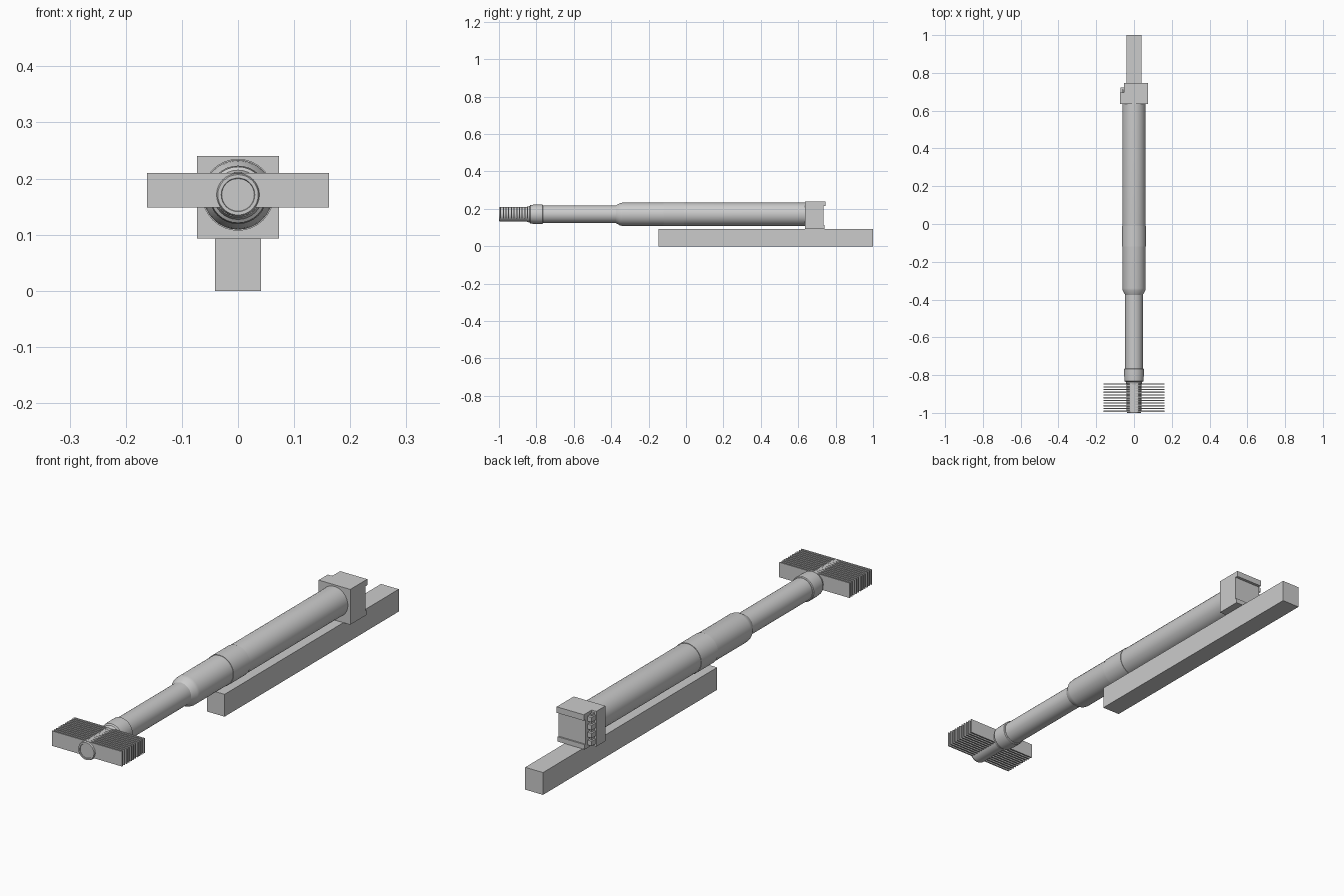
import bpy, bmesh, math

if "Cube" in bpy.data.objects:
    bpy.data.objects.remove(bpy.data.objects["Cube"])

AXIS_Z = 0.171  # height of the tube axis


def finish(name, bm):
    bmesh.ops.recalc_face_normals(bm, faces=bm.faces)
    mesh = bpy.data.meshes.new(name)
    bm.to_mesh(mesh)
    bm.free()
    ob = bpy.data.objects.new(name, mesh)
    bpy.context.collection.objects.link(ob)
    return ob


def box(name, x0, x1, y0, y1, z0, z1):
    bm = bmesh.new()
    bmesh.ops.create_cube(bm, size=1)
    for v in bm.verts:
        v.co = ((x0 + x1) / 2 + v.co.x * (x1 - x0),
                (y0 + y1) / 2 + v.co.y * (y1 - y0),
                (z0 + z1) / 2 + v.co.z * (z1 - z0))
    return finish(name, bm)


def lathe(name, profile, sides=32):
    """Closed round part along y from (y, radius) pairs."""
    bm = bmesh.new()
    rings = []
    for y, r in profile:
        rings.append([bm.verts.new((r * math.cos(2 * math.pi * i / sides), y,
                                    AXIS_Z + r * math.sin(2 * math.pi * i / sides)))
                      for i in range(sides)])
    for a, b in zip(rings, rings[1:]):
        for i in range(sides):
            j = (i + 1) % sides
            bm.faces.new((a[i], a[j], b[j], b[i]))
    bm.faces.new(rings[0])
    bm.faces.new(rings[-1])
    ob = finish(name, bm)
    bpy.ops.object.select_all(action='DESELECT')
    ob.select_set(True)
    bpy.context.view_layer.objects.active = ob
    bpy.ops.object.shade_smooth_by_angle(angle=math.radians(20))
    return ob


# Long square rail that carries the tube
box("base_rail", -0.041, 0.041, -0.147, 1.0, 0, 0.093)

# Main tube, clamp ring and stepped slim tube
lathe("main_tube", [(0.64, 0.062), (-0.34, 0.062), (-0.352, 0.060), (-0.375, 0.047)])
lathe("clamp_ring", [(-0.01, 0.064), (-0.12, 0.064)])
lathe("slim_tube", [(-0.37, 0.047), (-0.77, 0.047)])
lathe("front_collar", [(-0.765, 0.049), (-0.768, 0.052), (-0.80, 0.052), (-0.832, 0.050),
                       (-0.836, 0.044), (-0.85, 0.040)])

# Round core of the finned head
lathe("head_core", [(-0.845, 0.039), (-0.992, 0.039), (-1.0, 0.036), (-1.0, 0.030),
                    (-0.997, 0.029)])

# Stack of thin cross fins
FINS = 11
for i in range(FINS):
    y = -0.848 - i * 0.0143
    box(f"head_fin_{i + 1}", -0.162, 0.162, y - 0.003, y + 0.003, 0.148, 0.21)

# Rear block: extruded C-profile with a stepped corner
def rear_block():
    outline = [(-0.073, 0.635), (0.073, 0.635), (0.073, 1), (-0.052, 1),
               (-0.052, 0.695), (-0.073, 0.695)]
    layers = [("rear_block_foot", 0.093, 0.113, 0.741),
              ("rear_block_body", 0.113, 0.215, 0.735),
              ("rear_block_lip", 0.215, 0.24, 0.747)]
    for name, z0, z1, back in layers:
        bm = bmesh.new()
        face = bm.faces.new([bm.verts.new((x, min(y, back), z0)) for x, y in outline])
        ext = bmesh.ops.extrude_face_region(bm, geom=[face], use_keep_orig=True)
        for v in [g for g in ext["geom"] if isinstance(g, bmesh.types.BMVert)]:
            v.co.z = z1
        finish(name, bm)


rear_block()

# Hinge pieces standing in the stepped corner
box("hinge_pin", -0.064, -0.056, 0.695, 0.712, 0.10, 0.232)
for i in range(4):
    z = 0.105 + i * 0.033
    box(f"hinge_knuckle_{i + 1}", -0.071, -0.052, 0.695, 0.722, z, z + 0.02)
